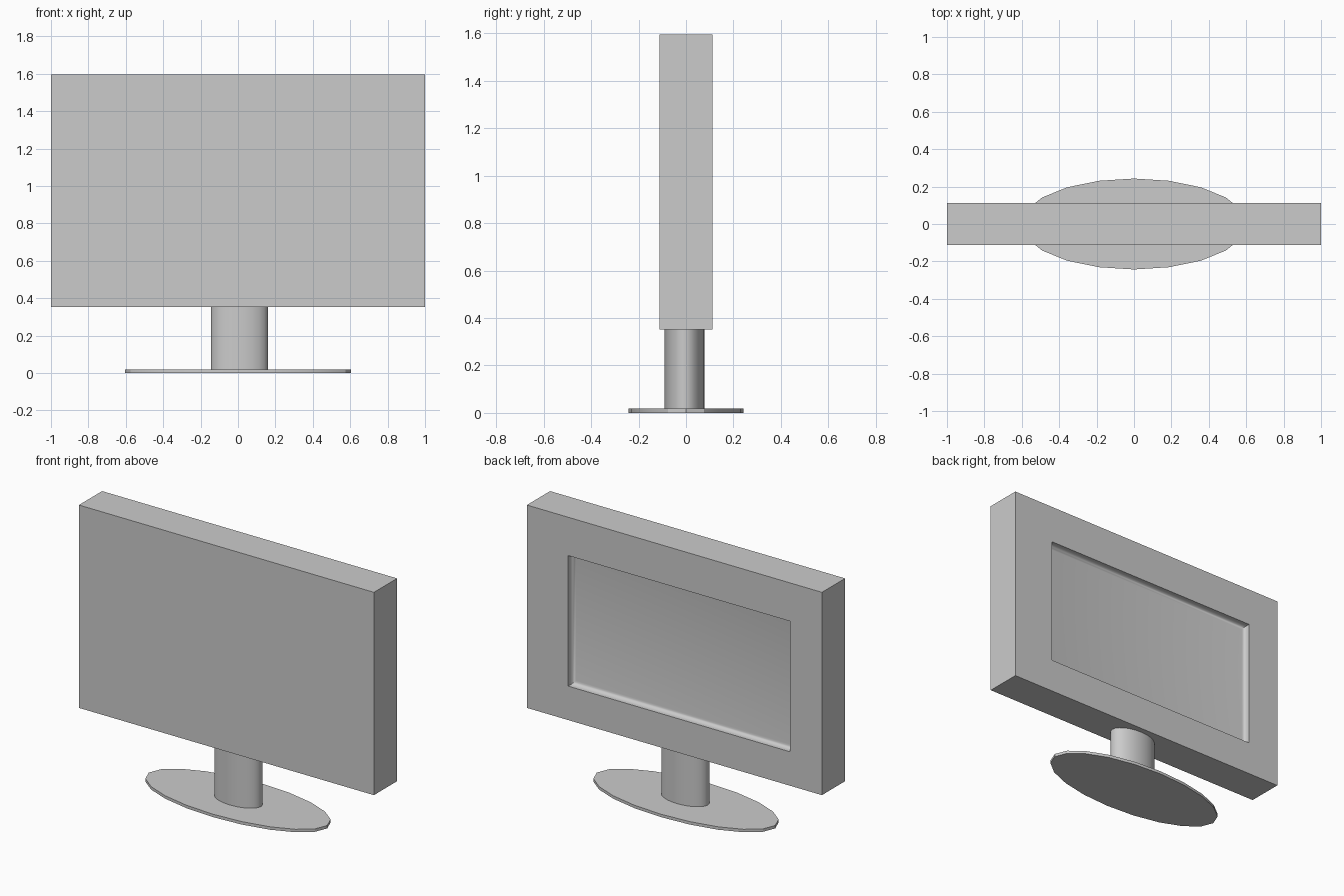
import bpy, bmesh, math

if "Cube" in bpy.data.objects:
    bpy.data.objects.remove(bpy.data.objects["Cube"])


def smooth(obj, deg=30):
    bpy.ops.object.select_all(action='DESELECT')
    obj.select_set(True)
    bpy.context.view_layer.objects.active = obj
    bpy.ops.object.shade_smooth_by_angle(angle=math.radians(deg))


def loft_rects(name, rings):
    """Closed solid through rectangles (x0, x1, z0, z1, y)."""
    bm = bmesh.new()
    loops = [[bm.verts.new((x, y, z)) for x, z in
              ((x0, z0), (x1, z0), (x1, z1), (x0, z1))]
             for x0, x1, z0, z1, y in rings]
    for a, b in zip(loops, loops[1:]):
        for i in range(4):
            j = (i + 1) % 4
            bm.faces.new((a[i], a[j], b[j], b[i]))
    bm.faces.new(loops[0])
    bm.faces.new(loops[-1])
    bmesh.ops.recalc_face_normals(bm, faces=bm.faces)
    mesh = bpy.data.meshes.new(name)
    bm.to_mesh(mesh)
    bm.free()
    obj = bpy.data.objects.new(name, mesh)
    bpy.context.collection.objects.link(obj)
    return obj


def oval(name, center, rx, ry, z0, z1, sides):
    bpy.ops.mesh.primitive_cylinder_add(
        vertices=sides, radius=1, depth=1,
        location=(center[0], center[1], (z0 + z1) / 2))
    obj = bpy.context.object
    obj.name = name
    obj.scale = (rx, ry, z1 - z0)
    bpy.ops.object.transform_apply(location=False, rotation=False, scale=True)
    smooth(obj)
    return obj


# Screen housing: plain box with a recessed, filleted panel in the +y face
X0, X1, Z0, Z1 = -0.785, 0.72, 0.56, 1.36
rings = [(-1, 1, 0.352, 1.595, -0.112), (-1, 1, 0.352, 1.595, 0.112),
         (X0, X1, Z0, Z1, 0.112)]
WALL, R, STEPS = 0.015, 0.025, 4
for k in range(STEPS + 1):
    t = math.pi / 2 * k / STEPS
    d = R * (1 - math.cos(t))
    rings.append((X0 + d, X1 - d, Z0 + d, Z1 - d,
                  0.112 - WALL - R * math.sin(t)))
smooth(loft_rects("screen_housing", rings))

# Stand
oval("stand_neck", (0.008, -0.006), 0.153, 0.084, 0.015, 0.352, 24)
oval("stand_base", (0, 0), 0.605, 0.243, 0.0, 0.018, 20)
